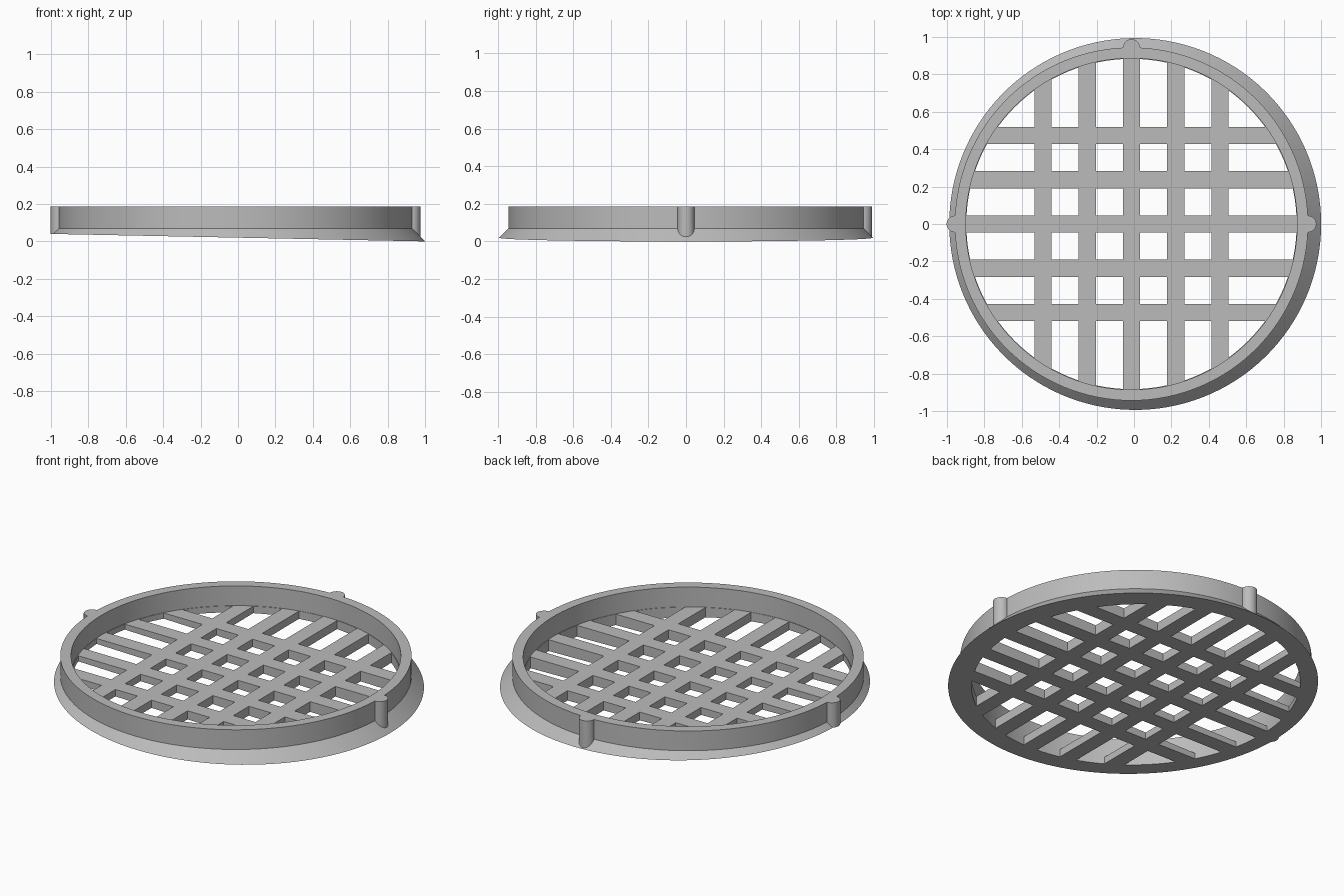
import bpy
import bmesh
import math

if "Cube" in bpy.data.objects:
    bpy.data.objects.remove(bpy.data.objects["Cube"], do_unlink=True)

SEG = 128
CX = -0.0135           # centre of the round body
R_OUT, R_IN = 0.944, 0.886
TOP, FLOOR = 0.187, 0.07
SLOPE = 0.02           # tilt of the underside along x
PITCH, BAR = 0.2365, 0.092

grey = bpy.data.materials.new("plain grey")
grey.use_nodes = True
grey.diffuse_color = (0.5, 0.5, 0.5, 1)
grey.node_tree.nodes["Principled BSDF"].inputs["Base Color"].default_value = (0.5, 0.5, 0.5, 1)


def make_object(name, bm):
    bmesh.ops.recalc_face_normals(bm, faces=bm.faces)
    mesh = bpy.data.meshes.new(name)
    bm.to_mesh(mesh)
    bm.free()
    mesh.materials.append(grey)
    obj = bpy.data.objects.new(name, mesh)
    bpy.context.collection.objects.link(obj)
    return obj


def cylinder(name, x, y, r, z0, z1, seg):
    bm = bmesh.new()
    bmesh.ops.create_cone(bm, cap_ends=True, segments=seg, radius1=r, radius2=r, depth=z1 - z0)
    bmesh.ops.translate(bm, verts=bm.verts, vec=(x, y, (z0 + z1) / 2))
    return make_object(name, bm)


def boolean(target, tool, operation):
    mod = target.modifiers.new("cut", 'BOOLEAN')
    mod.operation, mod.solver, mod.object = operation, 'EXACT', tool
    bpy.ops.object.select_all(action='DESELECT')
    target.select_set(True)
    bpy.context.view_layer.objects.active = target
    bpy.ops.object.modifier_apply(modifier=mod.name)
    bpy.data.objects.remove(tool, do_unlink=True)


# Body: shallow cup with a raised rim, 45 degree flange and tilted flat underside
bm = bmesh.new()
rings = []
for i in range(SEG):
    a = 2 * math.pi * i / SEG
    c, s = math.cos(a), math.sin(a)
    reach = R_OUT + FLOOR
    zb = max(0, SLOPE * (1 - CX - reach * c) / (1 - SLOPE * c))
    profile = [(R_IN, FLOOR), (R_IN, TOP), (R_OUT, TOP), (R_OUT, FLOOR), (reach - zb, zb)]
    rings.append([bm.verts.new((CX + r * c, r * s, z)) for r, z in profile])
for a, b in zip(rings, rings[1:] + rings[:1]):
    for k in range(4):
        bm.faces.new((a[k], b[k], b[k + 1], a[k + 1]))
bm.faces.new([r[0] for r in rings])
bm.faces.new([r[4] for r in rings])
grate = make_object("round_grate", bm)

# Locating ribs on the left, back and right of the rim
for x, y, z0 in ((CX + R_OUT, 0, 0.022), (CX, R_OUT, 0.025), (CX - R_OUT, 0, 0.0405)):
    boolean(grate, cylinder("rib", x, y, 0.0445, z0, TOP, 32), 'UNION')

# Openings: the gaps between five bars each way, trimmed to a circle
edges = [-1.1]
for i in range(-2, 3):
    edges += [i * PITCH - BAR / 2, i * PITCH + BAR / 2]
edges.append(1.1)
gaps = list(zip(edges[::2], edges[1::2]))
bm = bmesh.new()
for x0, x1 in gaps:
    for y0, y1 in gaps:
        box = bmesh.ops.create_cube(bm, size=1)["verts"]
        bmesh.ops.scale(bm, verts=box, vec=(x1 - x0, y1 - y0, 0.3))
        bmesh.ops.translate(bm, verts=box, vec=(CX + (x0 + x1) / 2, (y0 + y1) / 2, 0.05))
openings = make_object("openings_cutter", bm)
openings.hide_render = True
boolean(openings, cylinder("trim", CX, 0, R_IN - 0.003, -0.05, 0.15, SEG), 'INTERSECT')
boolean(grate, openings, 'DIFFERENCE')

# Smooth round walls with crisp edges
bpy.ops.object.select_all(action='DESELECT')
grate.select_set(True)
bpy.context.view_layer.objects.active = grate
bpy.ops.object.shade_smooth_by_angle(angle=math.radians(25))
